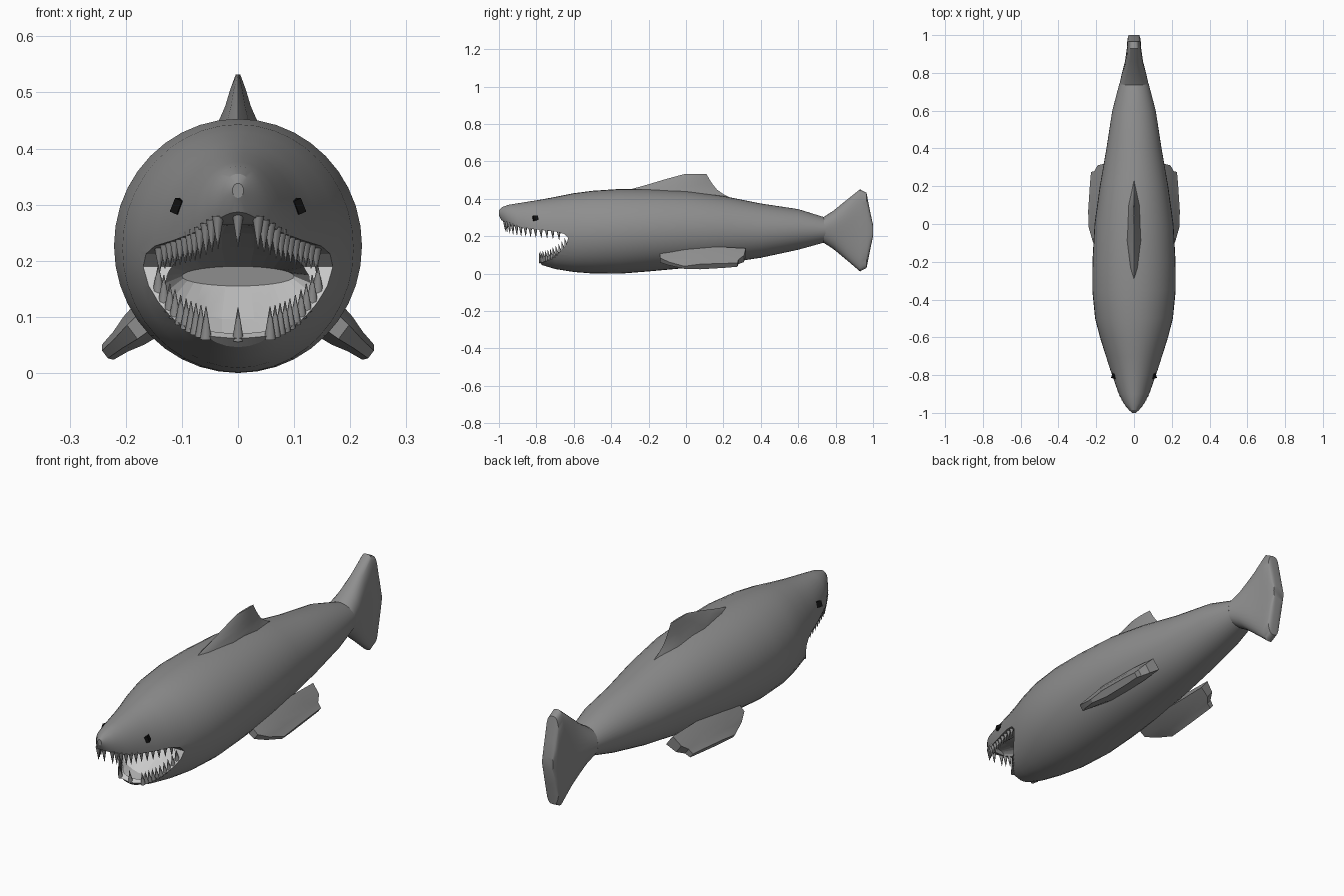
import bpy, bmesh
from math import sin, cos, pi, sqrt
from mathutils import Vector

if "Cube" in bpy.data.objects:
    bpy.data.objects.remove(bpy.data.objects["Cube"])


def material(name, v):
    m = bpy.data.materials.new(name)
    m.diffuse_color = (v, v, v, 1)
    m.use_nodes = True
    m.node_tree.nodes["Principled BSDF"].inputs["Base Color"].default_value = m.diffuse_color
    return m


GREY, PALE, BLACK = material("grey", .27), material("pale", .75), material("black", .005)


def finish(bm, name, angle=0.5):
    bmesh.ops.recalc_face_normals(bm, faces=bm.faces[:])
    me = bpy.data.meshes.new(name)
    bm.to_mesh(me)
    bm.free()
    me.materials.append(GREY)
    ob = bpy.data.objects.new(name, me)
    bpy.context.collection.objects.link(ob)
    if angle:
        smooth(ob, angle)
    return ob


def smooth(ob, angle):
    bpy.ops.object.select_all(action='DESELECT')
    bpy.context.view_layer.objects.active = ob
    ob.select_set(True)
    bpy.ops.object.shade_smooth_by_angle(angle=angle)


def skin(name, rings, angle=0.5):
    """Bridge a list of equally sized point rings and cap both ends."""
    bm = bmesh.new()
    vs = [[bm.verts.new(p) for p in r] for r in rings]
    n = len(vs[0])
    for a, b in zip(vs, vs[1:]):
        for i in range(n):
            j = (i + 1) % n
            bm.faces.new((a[i], a[j], b[j], b[i]))
    bm.faces.new(vs[0][::-1])
    bm.faces.new(vs[-1])
    return finish(bm, name, angle)


def oval(y, top, bot, w, e=1.0, n=40):
    """Upright cross-section; e below 1 makes it boxier."""
    def f(v):
        return (abs(v) ** e) * (1 if v > 0 else -1)
    c, h = (top + bot) / 2, (top - bot) / 2
    return [(w * f(cos(2 * pi * i / n)), y, c + h * f(sin(2 * pi * i / n)))
            for i in range(n)]


def lerp(table, y):
    for a, b in zip(table, table[1:]):
        if y <= b[0]:
            t = (y - a[0]) / (b[0] - a[0])
            return [p + (q - p) * t for p, q in zip(a, b)]
    return table[-1]


def half_width(y, z):
    _, top, bot, w = lerp(HULL, y)
    k = (z - (top + bot) / 2) / ((top - bot) / 2)
    return w * sqrt(max(0, 1 - k * k))


# hull stations: y, top, bottom, half width
HULL = [(-1.0, .338, .312, .01), (-.985, .355, .282, .027), (-.95, .368, .23, .054),
        (-.9, .376, .16, .08), (-.8, .392, .08, .116), (-.77, .397, .046, .127),
        (-.7, .41, .025, .149), (-.6, .43, .009, .18), (-.5, .443, .001, .206),
        (-.35, .453, 0, .221), (-.2, .451, .012, .22), (0, .442, .03, .209),
        (.2, .415, .055, .181), (.4, .375, .085, .146), (.6, .345, .128, .115),
        (.745, .30, .168, .077)]
body = skin("body", [oval(*s) for s in HULL])

# mouth opening, seen from the side as y, z
UPPER = [(-.99, .288), (-.95, .267), (-.9, .25), (-.8, .236), (-.7, .226), (-.65, .212)]
LOWER = [(-.785, .062), (-.71, .09), (-.67, .12), (-.64, .155)]
outline = [(-1.1, .30)] + UPPER + [(-.63, .19)] + LOWER[::-1] + [(-.83, .05), (-.83, -.1), (-1.1, -.1)]
gape = skin("mouth_cutter", [[(x, y, z) for y, z in outline] for x in (-.3, .3)], 0)
# hollow inside the jaws, narrowing to the throat: y, top, bottom, half width
HOLLOW = [(-.94, .285, .24, .035), (-.88, .282, .19, .072), (-.8, .265, .1, .095),
          (-.75, .26, .062, .108), (-.68, .25, .055, .128), (-.6, .225, .095, .13),
          (-.5, .19, .155, .1)]
throat = skin("throat_cutter", [oval(*s, n=28) for s in HOLLOW], 0)
for cutter in (gape, throat):
    cutter.hide_render = True
    m = body.modifiers.new("cut", 'BOOLEAN')
    m.operation, m.solver, m.object = 'DIFFERENCE', 'EXACT', cutter
    bpy.ops.object.select_all(action='DESELECT')
    bpy.context.view_layer.objects.active = body
    body.select_set(True)
    bpy.ops.object.modifier_apply(modifier=m.name)
for cutter in (gape, throat):
    bpy.data.objects.remove(cutter)
smooth(body, 0.4)
# pale mouth floor: low faces that look upward
body.data.materials.append(PALE)
pale_slot = len(body.data.materials) - 1
for p in body.data.polygons:
    if p.normal.z > .05 and p.center.z < .18 and p.center.y < -.45:
        p.material_index = pale_slot

# tail fin, flaring to a thick upright blade
skin("tail_fin", [oval(*s) for s in [
    (.735, .302, .166, .078, 1), (.79, .338, .13, .066, .9), (.86, .395, .072, .048, .75),
    (.93, .451, .012, .038, .6), (.965, .432, .03, .036, .6), (.985, .33, .13, .033, .6),
    (1.0, .26, .2, .028, .6)]])


# dorsal fin from stacked lens sections: z, front, back, half thickness
def lens(z, y0, y1, w):
    side = [(0, 0), (.15, .55), (.45, 1), (.8, .7)]
    half = [(w * k, y0 + (y1 - y0) * t, z) for t, k in side] + [(0, y1, z)]
    return half + [(-x, y, q) for x, y, q in half[-2:0:-1]]


skin("dorsal_fin", [lens(*s) for s in [
    (.39, -.3, .27, .05), (.425, -.31, .2, .042), (.45, -.3, .165, .034),
    (.475, -.21, .145, .023), (.505, -.11, .125, .014), (.532, -.01, .11, .004)]], 0.3)

# side fins: stations along the fin (0 root to 1 tip), front, back, half thickness
for sx, name in ((1, "right_fin"), (-1, "left_fin")):
    rings = []
    for s, y0, y1, h in ((0, -.14, .32, .04), (.5, -.14, .31, .031),
                         (.75, -.09, .28, .022), (1, -.01, .275, .017)):
        n = Vector((.6, 0, .8)) * h
        ring = []
        for t, k in ((0, .5), (.3, 1), (.75, .9), (1, .7),
                     (1, -.7), (.75, -.9), (.3, -1), (0, -.5)):
            q = s * (1 - .17 * t)      # tip swept back and inward
            x, z = .14 + .097 * q + n.x * k, .113 - .08 * q + n.z * k
            ring.append((sx * x, y0 + (y1 - y0) * t, z))
        rings.append(ring)
    skin(name, rings, 0.25)


# teeth
def row(name, line, y0, y1, power, direction, length, count):
    bm = bmesh.new()
    d = Vector(direction).normalized()
    rot = Vector((0, 0, 1)).rotation_difference(d).to_matrix().to_4x4()
    for i in range(count):
        t = i / (count - 1)
        y = y0 + (y1 - y0) * t ** power
        z = lerp(line, y)[1]
        size = length * (1 - .2 * t)
        for sx in (1, -1) if i else (1,):
            x = half_width(y, z) * .9 if i else 0
            base = Vector((sx * x, y, z)) + d * (size / 2 - .008)
            mat = rot.copy()
            mat.translation = base
            bmesh.ops.create_cone(bm, cap_ends=True, segments=8, radius1=.0105,
                                  radius2=.0008, depth=size, matrix=mat)
    finish(bm, name, 0.9)


row("upper_teeth", UPPER, -.968, -.68, 1.4, (0, .05, -1), .06, 13)
row("lower_teeth", LOWER, -.776, -.642, 1.2, (0, -.2, 1), .06, 11)

# eyes
for sx, name in ((1, "right_eye"), (-1, "left_eye")):
    x = half_width(-.795, .297)
    bpy.ops.mesh.primitive_cube_add(size=1, location=(sx * (x - .005), -.795, .297),
                                    rotation=(0, -sx * .4, sx * .33))
    eye = bpy.context.object
    eye.name = name
    eye.scale = (.014, .048, .026)
    eye.data.materials.append(BLACK)
